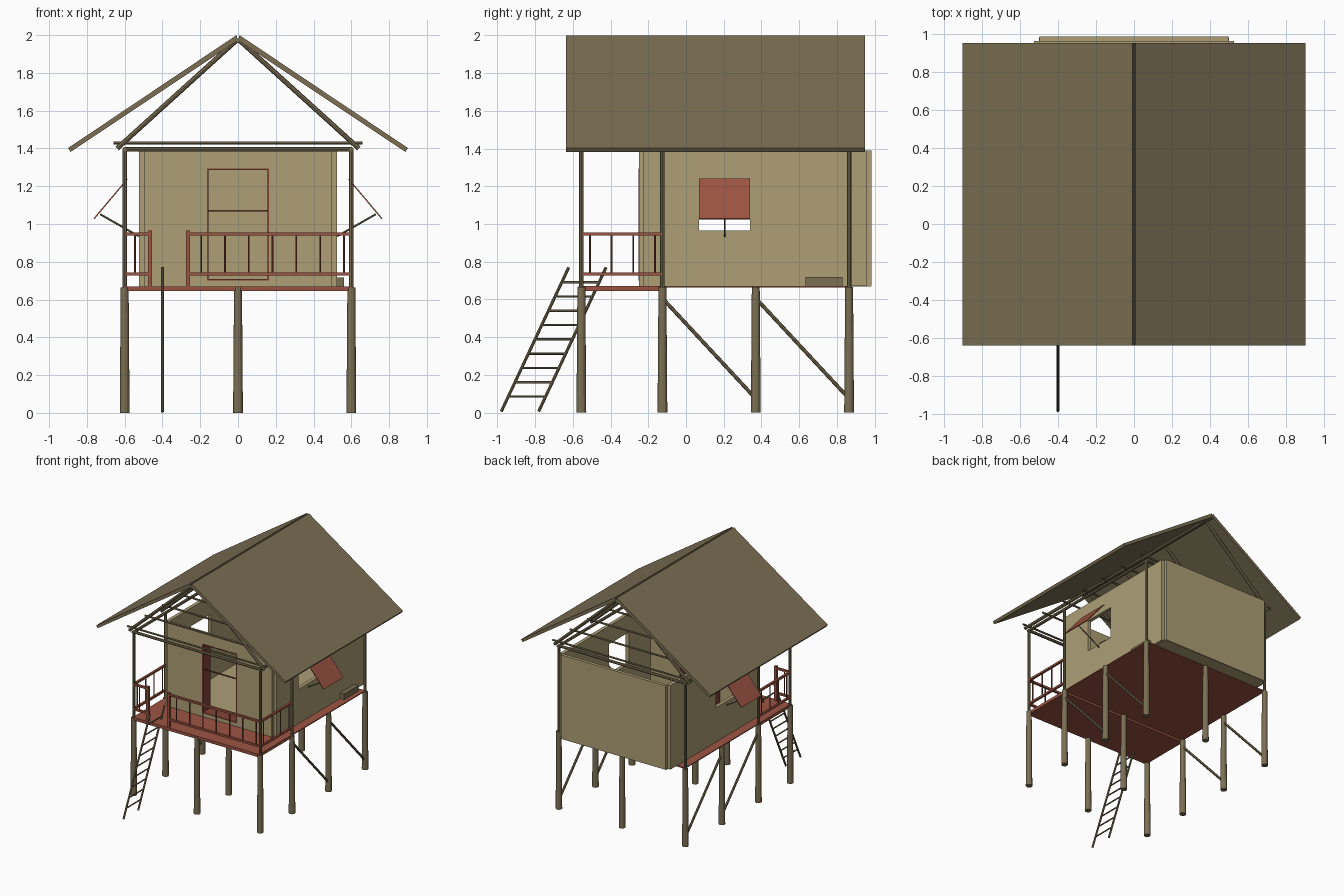
import bpy, bmesh, math
from mathutils import Vector

if "Cube" in bpy.data.objects:
    bpy.data.objects.remove(bpy.data.objects["Cube"])


def material(name, r, g, b):
    m = bpy.data.materials.new(name)
    m.diffuse_color = [((c / 255 + 0.055) / 1.055) ** 2.4 for c in (r, g, b)] + [1]
    m.use_nodes = True
    m.node_tree.nodes["Principled BSDF"].inputs["Base Color"].default_value = m.diffuse_color
    return m


WOOD = material("weathered wood", 124, 112, 84)
WALL = material("woven tan wall", 173, 159, 118)
RED = material("red timber", 156, 84, 66)
DARK = material("dark red timber", 128, 66, 54)


def finish(name, bm, mat):
    bmesh.ops.recalc_face_normals(bm, faces=bm.faces)
    me = bpy.data.meshes.new(name)
    bm.to_mesh(me)
    bm.free()
    ob = bpy.data.objects.new(name, me)
    if mat:
        me.materials.append(mat)
    bpy.context.scene.collection.objects.link(ob)
    return ob


def box(name, lo, hi, mat):
    bm = bmesh.new()
    bmesh.ops.create_cube(bm, size=1)
    for v in bm.verts:
        v.co = Vector([lo[i] if v.co[i] < 0 else hi[i] for i in range(3)])
    return finish(name, bm, mat)


def pole(name, a, b, r, mat, r2=None, sides=8):
    a, b = Vector(a), Vector(b)
    bm = bmesh.new()
    bmesh.ops.create_cone(bm, cap_ends=True, segments=sides, radius1=r,
                          radius2=r if r2 is None else r2, depth=(b - a).length)
    q = (b - a).to_track_quat('Z', 'Y')
    for v in bm.verts:
        v.co = q @ v.co + (a + b) / 2
    return finish(name, bm, mat)


def prism(name, pts, y0, y1, mat):
    bm = bmesh.new()
    f = bm.faces.new([bm.verts.new((x, y0, z)) for x, z in pts])
    ext = bmesh.ops.extrude_face_region(bm, geom=[f])
    for v in ext['geom']:
        if isinstance(v, bmesh.types.BMVert):
            v.co.y = y1
    return finish(name, bm, mat)


def cut(ob, lo, hi):
    c = box("opening_cutter", lo, hi, None)
    c.hide_render = True
    c.display_type = 'WIRE'
    m = ob.modifiers.new("opening", 'BOOLEAN')
    m.object, m.operation, m.solver = c, 'DIFFERENCE', 'EXACT'
    bpy.context.view_layer.objects.active = ob
    bpy.ops.object.modifier_apply(modifier=m.name)
    bpy.data.objects.remove(c)


ROWS = (-0.555, -0.125, 0.37, 0.865)

# Stilts under the floor
for x in (-0.6, 0, 0.6):
    for y in ROWS:
        if not (x == 0 and y == 0.37):
            pole("stilt", (x, y, 0), (x, y, 0.665), 0.026, WOOD, 0.021, 12)

# Diagonal braces, upper posts and long wall plates on both sides
for x in (-0.6, 0.6):
    for y in (-0.11, 0.385):
        pole("stilt_brace", (x, y, 0.59), (x, y + 0.465, 0.09), 0.01, WOOD)
    for y in (-0.555, -0.125, 0.865):
        pole("upper_post", (x, y, 0.665), (x, y, 1.395), 0.012, WOOD)
    pole("long_beam", (x, -0.57, 1.395), (x, 0.88, 1.395), 0.012, WOOD)

# Floors
box("porch_floor", (-0.6, -0.57, 0.645), (0.6, -0.125, 0.67), RED)
box("house_floor", (-0.6, -0.125, 0.662), (0.6, 0.87, 0.67), RED)
box("room_floor", (-0.5, -0.23, 0.668), (0.5, 0.98, 0.678), WALL)

# Walls, open at the top
front = box("front_wall", (-0.497, -0.25, 0.67), (0.497, -0.222, 1.39), WALL)
cut(front, (-0.165, -0.4, 0.7), (0.165, 0, 1.295))
box("back_wall", (-0.497, 0.957, 0.67), (0.497, 0.985, 1.39), WALL)
for s in (-1, 1):
    xs = sorted((s * 0.494, s * 0.524))
    side = box("side_wall", (xs[0], -0.225, 0.67), (xs[1], 0.96, 1.39), WALL)
    cut(side, (xs[0] - 0.1, 0.07, 0.965), (xs[1] + 0.1, 0.34, 1.235))
    # Propped shutter
    prism("shutter", [(s * 0.583, 1.236), (s * 0.588, 1.24), (s * 0.765, 1.03),
                      (s * 0.76, 1.025)], 0.07, 0.34, RED)
    pole("shutter_prop", (s * 0.525, 0.935, ) [:1] + (0.205, 0.935), (s * 0.73, 0.205, 1.052),
         0.005, WOOD, sides=6)

# Door frame
for x in (-0.165, 0.157):
    box("door_jamb", (x, -0.252, 0.7), (x + 0.008, -0.15, 1.295), DARK)
for z in (0.7, 1.287):
    box("door_frame_bar", (-0.165, -0.252, z), (0.165, -0.15, z + 0.008), DARK)
box("door_crossbar", (-0.16, -0.235, 1.065), (0.16, -0.225, 1.073), DARK)

# Bench box beside the right wall
box("side_box", (0.524, 0.635, 0.67), (0.562, 0.83, 0.718), WOOD)

# Porch railing
for x in (-0.465, -0.265):
    box("gate_post", (x - 0.011, -0.566, 0.665), (x + 0.011, -0.544, 0.965), RED)
for z in (0.735, 0.947):
    for x0, x1 in ((-0.6, -0.465), (-0.265, 0.6)):
        box("front_rail", (x0, -0.564, z - 0.008), (x1, -0.546, z + 0.008), RED)
    for x in (-0.6, 0.6):
        box("side_rail", (x - 0.009, -0.555, z - 0.008), (x + 0.009, -0.125, z + 0.008), RED)
for x in [-0.545] + [-0.195 + 0.126 * i for i in range(7)]:
    pole("front_baluster", (x, -0.555, 0.735), (x, -0.555, 0.945), 0.005, DARK, sides=6)
for x in (-0.6, 0.6):
    for i in range(4):
        y = -0.51 + 0.115 * i
        pole("side_baluster", (x, y, 0.735), (x, y, 0.945), 0.005, DARK, sides=6)

# Ladder, lying in the plane x = -0.4
for y in (-0.98, -0.782):
    pole("ladder_rail", (-0.4, y, 0.005), (-0.4, y + 0.358, 0.77), 0.008, WOOD)
for i in range(9):
    z = 0.085 + 0.0758 * i
    y = -0.98 + 0.468 * z
    pole("ladder_rung", (-0.4, y, z), (-0.4, y + 0.198, z), 0.006, WOOD, sides=6)

# Roof frame: end beams, ceiling joists, eave poles, rafters and ridge pole
for y in (-0.555, 0.865):
    pole("end_beam", (-0.6, y, 1.395), (0.6, y, 1.395), 0.012, WOOD)
for i in range(7):
    y = -0.555 + 1.42 / 6 * i
    pole("ceiling_joist", (-0.66, y, 1.43), (0.66, y, 1.43), 0.008, WOOD)
for s in (-1, 1):
    for y in ROWS:
        pole("rafter", (s * 0.64, y, 1.4), (s * 0.005, y, 1.975), 0.013, WOOD)
    # Sloped roof sheet
    prism("roof_sheet", [(s * 0.008, 2.0), (s * 0.9, 1.402), (s * 0.886, 1.382),
                         (0, 1.972)], -0.637, 0.95, WOOD)
pole("ridge_pole", (0, -0.63, 1.97), (0, 0.945, 1.97), 0.012, WOOD)
